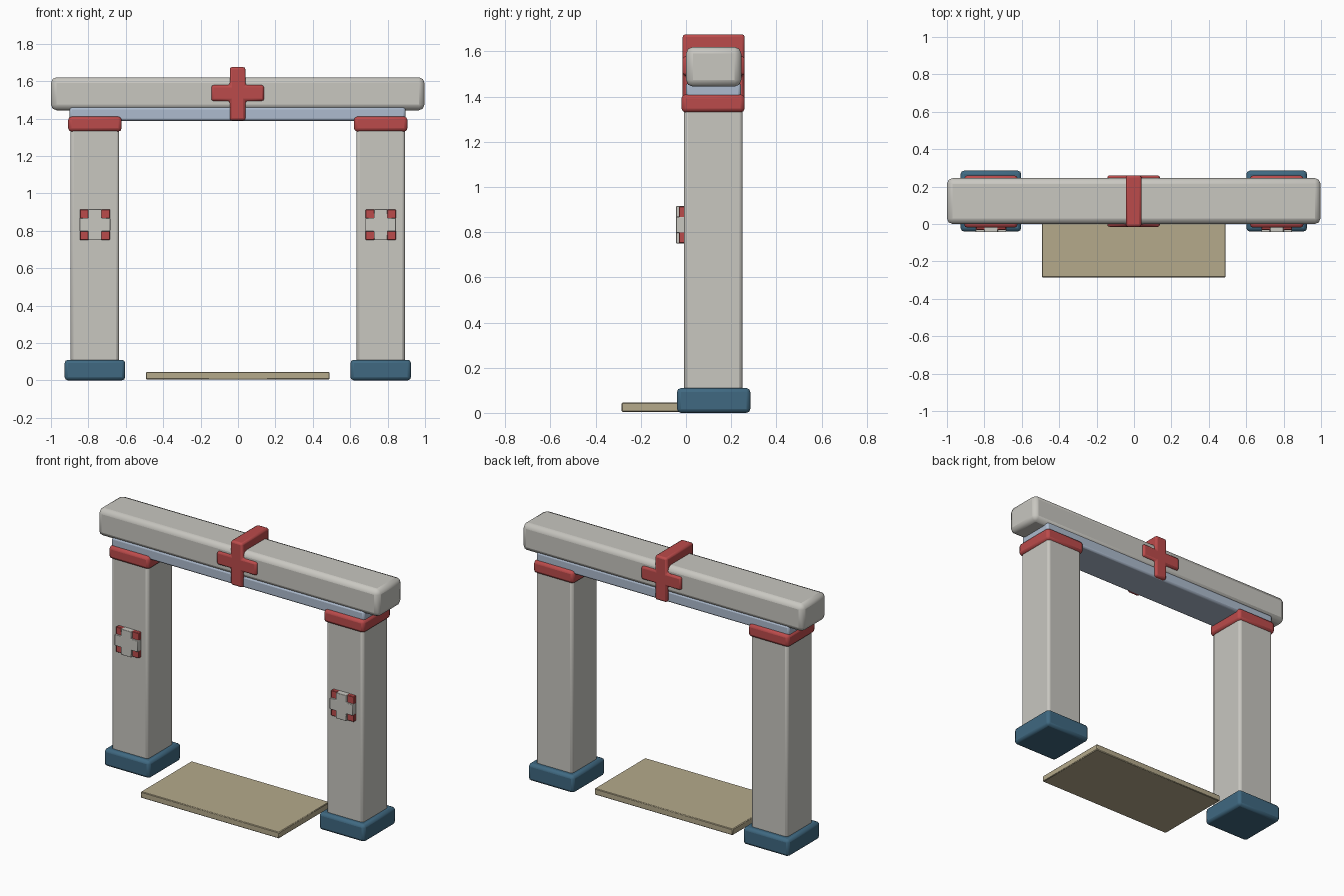
import bpy, bmesh
from math import radians

if "Cube" in bpy.data.objects:
    bpy.data.objects.remove(bpy.data.objects["Cube"])


def material(name, rgb):
    m = bpy.data.materials.new(name)
    m.diffuse_color = (*rgb, 1)
    m.use_nodes = True
    m.node_tree.nodes["Principled BSDF"].inputs["Base Color"].default_value = m.diffuse_color
    return m


RED = material("red", (0.50, 0.07, 0.07))
NAVY = material("dark_blue", (0.05, 0.14, 0.22))
PALE = material("pale_blue", (0.42, 0.50, 0.62))
TAN = material("tan", (0.46, 0.40, 0.26))
STONE = material("stone", (0.58, 0.57, 0.53))


def finish(name, bm, mat, bevel, segments):
    bmesh.ops.recalc_face_normals(bm, faces=bm.faces)
    mesh = bpy.data.meshes.new(name)
    bm.to_mesh(mesh)
    bm.free()
    obj = bpy.data.objects.new(name, mesh)
    bpy.context.collection.objects.link(obj)
    mesh.materials.append(mat)
    if bevel:
        mod = obj.modifiers.new("Bevel", 'BEVEL')
        mod.width, mod.segments = bevel, segments
    bpy.ops.object.select_all(action='DESELECT')
    obj.select_set(True)
    bpy.context.view_layer.objects.active = obj
    bpy.ops.object.shade_smooth_by_angle(angle=radians(35))
    return obj


def box(name, x, y, z, mat, bevel=0.0, segments=2):
    """Box from (min, max) ranges, with softened edges."""
    bm = bmesh.new()
    bmesh.ops.create_cube(bm, size=1)
    for v in bm.verts:
        v.co = [(r[0] + r[1]) / 2 + c * (r[1] - r[0]) for c, r in zip(v.co, (x, y, z))]
    return finish(name, bm, mat, bevel, segments)


def cross(name, cx, y, z, rx, arm_z, w, mat, bevel):
    """Upright cross outline extruded through the y range."""
    x0, x1 = cx - rx, cx + rx
    a, b = cx - w, cx + w
    (z0, z1), (c, d) = z, arm_z
    outline = [(a, z0), (b, z0), (b, c), (x1, c), (x1, d), (b, d),
               (b, z1), (a, z1), (a, d), (x0, d), (x0, c), (a, c)]
    bm = bmesh.new()
    face = bm.faces.new([bm.verts.new((px, y[0], pz)) for px, pz in outline])
    out = bmesh.ops.extrude_face_region(bm, geom=[face], use_keep_orig=True)
    for v in out["geom"]:
        if isinstance(v, bmesh.types.BMVert):
            v.co.y = y[1]
    return finish(name, bm, mat, bevel, 2)


# Pillars with foot, capital and a badge on the front
for side, cx in (("left", -0.765), ("right", 0.763)):
    box(side + "_foot", (cx - 0.162, cx + 0.162), (-0.04, 0.285), (0, 0.11), NAVY, 0.018)
    box(side + "_pillar", (cx - 0.13, cx + 0.13), (-0.008, 0.25), (0.01, 1.36), STONE, 0.016)
    box(side + "_capital", (cx - 0.143, cx + 0.143), (-0.02, 0.26), (1.33, 1.41), RED, 0.018)
    box(side + "_badge", (cx - 0.081, cx + 0.081), (-0.031, 0.0), (0.751, 0.914), RED, 0.003, 1)
    cross(side + "_badge_cross", cx, (-0.044, 0.0), (0.75, 0.915), 0.082,
          (0.797, 0.868), 0.036, STONE, 0.003)

# Lintel strip and the top beam
box("lintel_strip", (-0.9, 0.895), (0.0, 0.243), (1.388, 1.46), PALE, 0.012)
box("top_beam", (-1, 0.997), (0.0, 0.245), (1.444, 1.62), STONE, 0.03)

# Red cross passing right through the beam
cross("beam_cross", -0.002, (-0.015, 0.26), (1.39, 1.675), 0.141,
      (1.494, 1.578), 0.042, RED, 0.012)

# Floor mat
box("floor_mat", (-0.492, 0.49), (-0.285, 0.23), (0.005, 0.045), TAN, 0.004, 1)
